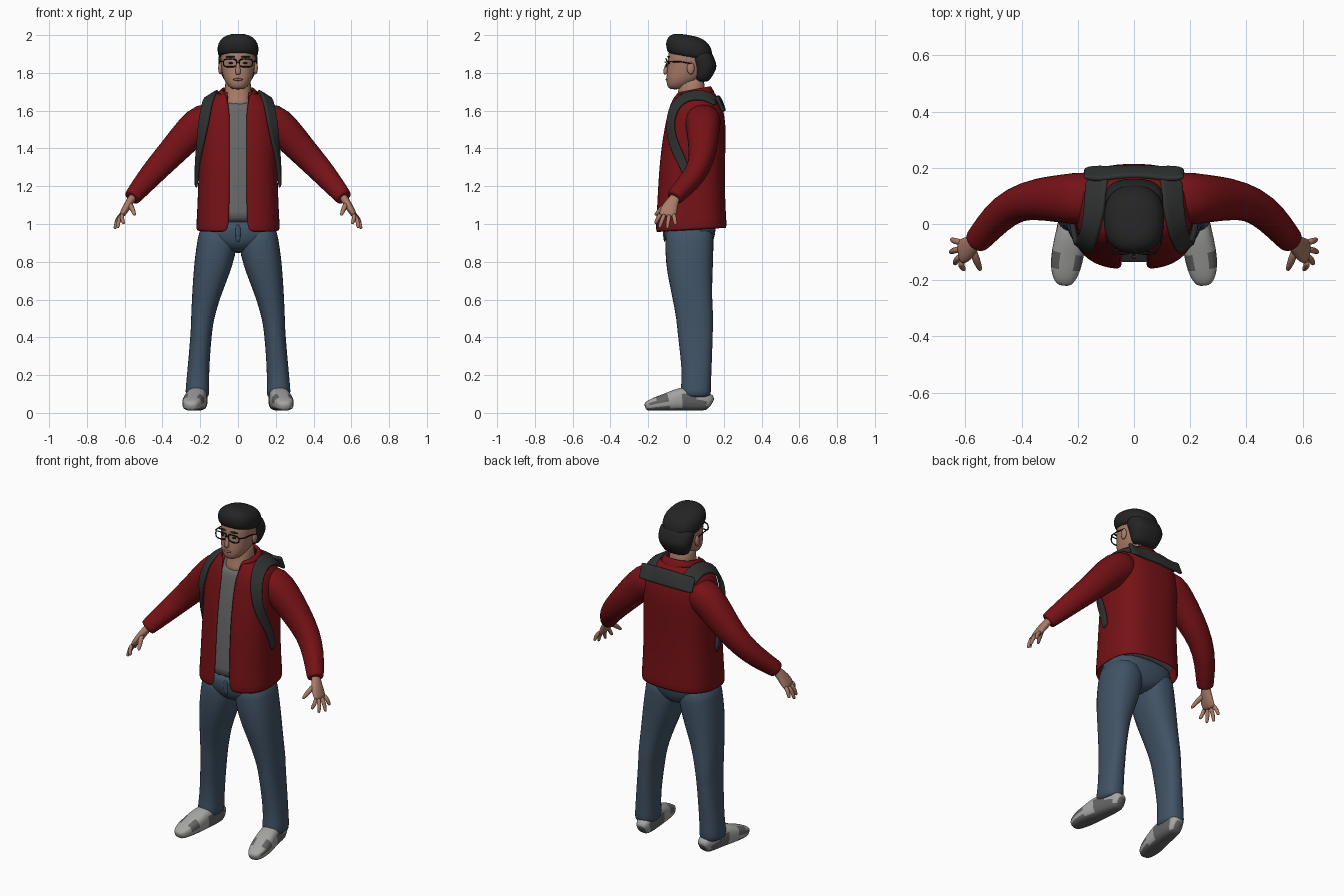
import bpy, bmesh, math
from mathutils import Vector
from mathutils.bvhtree import BVHTree

cube = bpy.data.objects.get("Cube")
if cube:
    bpy.data.objects.remove(cube)


def material(name, r, g, b):
    m = bpy.data.materials.new(name)
    m.use_nodes = True
    m.diffuse_color = (r, g, b, 1)
    bsdf = m.node_tree.nodes["Principled BSDF"]
    bsdf.inputs["Base Color"].default_value = (r, g, b, 1)
    bsdf.inputs["Roughness"].default_value = 0.8
    return m


RED = material("jacket red", .18, .006, .008)
DENIM = material("denim blue", .052, .086, .13)
SKIN = material("skin", .4, .2, .14)
HAIR = material("hair black", .018, .018, .019)
STRAP = material("strap charcoal", .03, .031, .031)
SHIRT = material("shirt grey", .14, .14, .14)
SHOE = material("shoe light grey", .38, .38, .37)
PATCH = material("shoe dark grey", .13, .13, .13)
FRAME = material("glasses black", .008, .008, .008)
LIP = material("lip", .27, .11, .085)


def power(value, e):
    return math.copysign(abs(value) ** e, value)


def section(centre, u, v, n=2.3, sides=20, start=0.0):
    """Superellipse ring; a positive start leaves a gap at the front."""
    count = sides + 1 if start else sides
    pts = []
    for i in range(count):
        a = start + (2 * math.pi - 2 * start) * i / sides
        pts.append(centre + u * power(math.sin(a), 2 / n) - v * power(math.cos(a), 2 / n))
    return pts


def bridge(rows, closed=True, cap=True):
    bm = bmesh.new()
    grid = [[bm.verts.new(p) for p in row] for row in rows]
    n = len(rows[0])
    for a, b in zip(grid, grid[1:]):
        for i in range(n if closed else n - 1):
            j = (i + 1) % n
            bm.faces.new((a[i], a[j], b[j], b[i]))
    if cap:
        bm.faces.new(grid[0])
        bm.faces.new(grid[-1])
    bmesh.ops.recalc_face_normals(bm, faces=bm.faces[:])
    return bm


def finish(name, bm, mats, mirror=False, thick=0, subsurf=1):
    me = bpy.data.meshes.new(name)
    bm.to_mesh(me)
    bm.free()
    for m in mats:
        me.materials.append(m)
    for p in me.polygons:
        p.use_smooth = True
    ob = bpy.data.objects.new(name, me)
    bpy.context.collection.objects.link(ob)
    if mirror:
        ob.modifiers.new("mirror", "MIRROR").use_mirror_merge = False
    if thick:
        s = ob.modifiers.new("thickness", "SOLIDIFY")
        s.thickness, s.offset = thick, 0
    if subsurf:
        s = ob.modifiers.new("smooth", "SUBSURF")
        s.levels = s.render_levels = subsurf
    return ob


def stack(rings, n=2.3, sides=20, inset=0, tilt=0, gap=None):
    """Horizontal rings given as height, half width, front y, back y."""
    rows = []
    for k, (z, w, f, b) in enumerate(rings):
        start = math.asin((gap[k] / w) ** (n / 2)) if gap else 0
        mid, half = (f + b) / 2, (b - f) / 2 - inset
        rows.append(section(Vector((0, mid, z)), Vector((w - inset, 0, 0)),
                            Vector((0, half, tilt * half)), n, sides, start))
    return bridge(rows, not gap, not gap)


def tube(points, ref, n=2.2, sides=16):
    """Rings across a path given as x, y, z and two radii."""
    c = [Vector(p[:3]) for p in points]
    rows = []
    for i, p in enumerate(points):
        t = (c[min(i + 1, len(c) - 1)] - c[max(i - 1, 0)]).normalized()
        u = (ref - t * ref.dot(t)).normalized()
        rows.append(section(c[i], u * p[3], t.cross(u) * p[4], n, sides))
    return bridge(rows)


def ball(name, mat, place, size, mirror=False):
    bm = bmesh.new()
    bmesh.ops.create_uvsphere(bm, u_segments=16, v_segments=10, radius=1)
    bmesh.ops.scale(bm, vec=size, verts=bm.verts)
    bmesh.ops.translate(bm, vec=place, verts=bm.verts)
    return finish(name, bm, [mat], mirror, subsurf=0)


X, Y = Vector((1, 0, 0)), Vector((0, 1, 0))

# Jacket body with an open front, and the shirt inside it
torso = [(.965, .218, -.16, .212), (1.05, .212, -.153, .205), (1.2, .206, -.146, .2),
         (1.35, .202, -.136, .202), (1.48, .204, -.118, .206), (1.56, .203, -.102, .2),
         (1.62, .19, -.088, .184), (1.66, .158, -.074, .165), (1.695, .105, -.058, .138)]
gaps = [.05, .045, .043, .042, .042, .043, .045, .055, .065]
finish("jacket_body", stack(torso, 2.7, 28, tilt=.06, gap=gaps), [RED], thick=.012)
shirt = [(1.0,) + torso[0][1:]] + torso[1:-2] + [(1.65, .15, -.074, .16)]
finish("shirt", stack(shirt, 2.7, 28, inset=.016), [SHIRT])
collar = [(1.645, .125, -.09, .155), (1.68, .108, -.078, .145),
          (1.715, .09, -.058, .128), (1.7, .08, -.048, .115)]
finish("collar", stack(collar, 2.2, 20, tilt=.2, gap=[.05, .052, .055, .055]), [RED], thick=.01)

# Sleeves
sleeve = [(.1, .09, 1.56, .08, .08), (.18, .09, 1.55, .1, .1), (.25, .09, 1.49, .088, .092),
          (.33, .09, 1.4, .078, .08), (.42, .075, 1.305, .062, .07), (.49, .02, 1.225, .057, .06),
          (.54, -.04, 1.165, .048, .05), (.558, -.06, 1.143, .045, .046),
          (.562, -.064, 1.138, .042, .043)]
finish("sleeves", tube(sleeve, Y), [RED], True)

# Hands with spread fingers
palm = [(.545, -.045, 1.16, .026, .022), (.572, -.07, 1.12, .032, .022),
        (.592, -.088, 1.085, .046, .021), (.612, -.098, 1.052, .048, .017),
        (.62, -.1, 1.04, .04, .012)]
finish("palms", tube(palm, Y, sides=12), [SKIN], True)
knuckle = Vector((.612, -.098, 1.055))
tips = {"index_fingers": (.605, -.163, 1.0, -.036), "middle_fingers": (.638, -.142, .978, -.014),
        "ring_fingers": (.654, -.1, .974, .01), "little_fingers": (.65, -.055, .995, .032)}
for name, (x, y, z, shift) in tips.items():
    a, b = knuckle + Y * shift, Vector((x, y, z))
    mid = a.lerp(b, .5) + Vector((.008, 0, .004))
    path = [(*a, .013, .013), (*mid, .012, .012), (*a.lerp(b, .9), .01, .01), (*b, .006, .006)]
    finish(name, tube(path, Y, sides=8), [SKIN], True)
thumb = [(.575, -.09, 1.11, .016, .016), (.562, -.125, 1.085, .015, .015),
         (.552, -.15, 1.062, .012, .012), (.546, -.166, 1.045, .007, .007)]
finish("thumbs", tube(thumb, X, sides=8), [SKIN], True)

# Jeans: legs given as height, inner x, outer x, front y, back y
leg = [(1.0, .0, .2, -.11, .15), (.9, .0, .218, -.113, .148), (.8, .025, .233, -.11, .146),
       (.7, .063, .241, -.092, .142), (.6, .1, .246, -.07, .14), (.5, .126, .25, -.052, .147),
       (.44, .136, .25, -.048, .144), (.3, .148, .262, -.03, .14), (.18, .153, .273, -.022, .134),
       (.11, .15, .28, -.032, .134), (.075, .155, .278, -.028, .13)]
path = [((i + o) / 2, (f + b) / 2, z, (o - i) / 2, (b - f) / 2) for z, i, o, f, b in leg]
finish("jeans_legs", tube(path, X, 2.4), [DENIM], True)
hips = [(.845, .03, -.05, .1), (.88, .11, -.1, .135), (.92, .2, -.116, .15),
        (.97, .205, -.122, .16), (1.03, .2, -.118, .16)]
finish("jeans_hips", stack(hips, 2.6), [DENIM])
fly = [(.9, .012, -.117, -.108), (.95, .014, -.123, -.114), (1.0, .014, -.124, -.115)]
finish("jeans_fly", stack(fly, 3, 8), [DENIM])

# Shoes given as y, x, half width, height; sole and side panels are darker
shoe = [(.136, .203, .026, .07), (.118, .204, .043, .1), (.05, .21, .052, .13),
        (-.03, .222, .056, .128), (-.1, .235, .06, .095), (-.16, .244, .055, .075),
        (-.2, .248, .04, .055), (-.217, .25, .022, .04)]
path = [(x, y, .01 + h / 2, w, h / 2) for y, x, w, h in shoe]
bm = tube(path, X, 2.8)
for f in bm.faces:
    c = f.calc_center_median()
    side_panel = -.04 < c.y < .09 and .03 < c.z < .1
    toe_panel = -.18 < c.y < -.1 and c.z > .05 and abs(f.normal.x) > .3
    f.material_index = int(f.normal.z < -.6 or side_panel or toe_panel)
finish("shoes", bm, [SHOE, PATCH], True)

# Head, neck and face
neck = [(1.6, .085, -.07, .11), (1.66, .076, -.052, .105), (1.7, .07, -.04, .1),
        (1.79, .07, -.04, .1)]
finish("neck", stack(neck), [SKIN])
head = [(1.712, .028, -.085, -.03), (1.728, .052, -.101, .02), (1.76, .074, -.105, .07),
        (1.8, .085, -.103, .11), (1.85, .092, -.096, .12), (1.9, .095, -.098, .12),
        (1.94, .085, -.08, .1), (1.965, .05, -.03, .06)]
finish("head", stack(head), [SKIN])
nose = [(0, -.094, 1.86, .009, .008), (0, -.104, 1.83, .011, .012),
        (0, -.11, 1.803, .017, .013), (0, -.106, 1.79, .012, .01)]
finish("nose", tube(nose, X, sides=10), [SKIN])
ball("ears", SKIN, (.094, .025, 1.825), (.011, .02, .033), True)
ball("eyes", FRAME, (.038, -.09, 1.852), (.012, .006, .006), True)
ball("eyebrows", HAIR, (.04, -.093, 1.885), (.026, .007, .005), True)
ball("lips", LIP, (0, -.101, 1.765), (.026, .007, .007))

# Hair: swept cap and fuller back
cap = [(1.875, .096, -.085, .14), (1.895, .107, -.102, .142), (1.935, .112, -.11, .14),
       (1.97, .1, -.1, .125), (1.994, .068, -.072, .09), (2.002, .03, -.035, .045)]
finish("hair_cap", stack(cap, 2.4, tilt=-.16), [HAIR])
nape = [(1.75, .07, .05, .12), (1.78, .084, .045, .138), (1.82, .099, .04, .162),
        (1.85, .104, .032, .163), (1.88, .106, .02, .148), (1.92, .1, .02, .135)]
finish("hair_back", stack(nape, 2.5), [HAIR])

# Glasses: two rounded frames, a bridge and side arms
lens = [(.042 + .035 * power(math.cos(a), .6), -.107 + .006 * abs(math.cos(a)),
         1.853 + .021 * power(math.sin(a), .6))
        for a in (i * math.pi / 10 for i in range(20))]
arm = [(.076, -.1, 1.86), (.095, -.075, 1.86), (.1, -.02, 1.858), (.1, .03, 1.848)]
nose_bridge = [(0, -.11, 1.858), (.008, -.108, 1.856)]
curve = bpy.data.curves.new("glasses", "CURVE")
curve.dimensions, curve.bevel_depth, curve.bevel_resolution = "3D", .0035, 2
curve.materials.append(FRAME)
for pts, cyclic in ((lens, True), (arm, False), (nose_bridge, False)):
    for s in (1, -1):
        sp = curve.splines.new("POLY")
        sp.points.add(len(pts) - 1)
        sp.use_cyclic_u = cyclic
        for q, (x, y, z) in zip(sp.points, pts):
            q.co = (s * x, y, z, 1)
bpy.context.collection.objects.link(bpy.data.objects.new("glasses", curve))

# Backpack straps and yoke, pushed out onto the jacket surface
bm = stack(torso, 2.7, 28, tilt=.06)
surface = BVHTree.FromBMesh(bm)
bm.free()


def ribbon(name, points, mirror):
    c = [Vector(p[:3]) for p in points]
    rows = []
    for i, p in enumerate(points):
        t = (c[min(i + 1, len(c) - 1)] - c[max(i - 1, 0)]).normalized()
        side = t.cross(surface.find_nearest(c[i])[1]).normalized()
        row = []
        for k in range(-3, 4):
            q = c[i] + side * p[3] * k / 3
            loc, nrm, _, _ = surface.find_nearest(q)
            if (q - loc).dot(nrm) < .01:
                q = loc + nrm * .01
            row.append(q)
        rows.append(row)
    finish(name, bridge(rows, False, False), [STRAP], mirror, thick=.02)


strap = [(.222, .02, 1.19, .016), (.22, .005, 1.27, .022), (.212, -.03, 1.35, .026),
         (.2, -.065, 1.42, .028), (.188, -.085, 1.5, .03), (.176, -.08, 1.57, .033),
         (.165, -.055, 1.635, .036), (.15, .0, 1.675, .04), (.14, .06, 1.685, .043),
         (.135, .12, 1.675, .045), (.13, .165, 1.64, .045)]
ribbon("backpack_straps", strap, True)
ribbon("backpack_yoke", [(x / 100, .18, 1.635, .045) for x in range(-18, 19, 4)], False)
